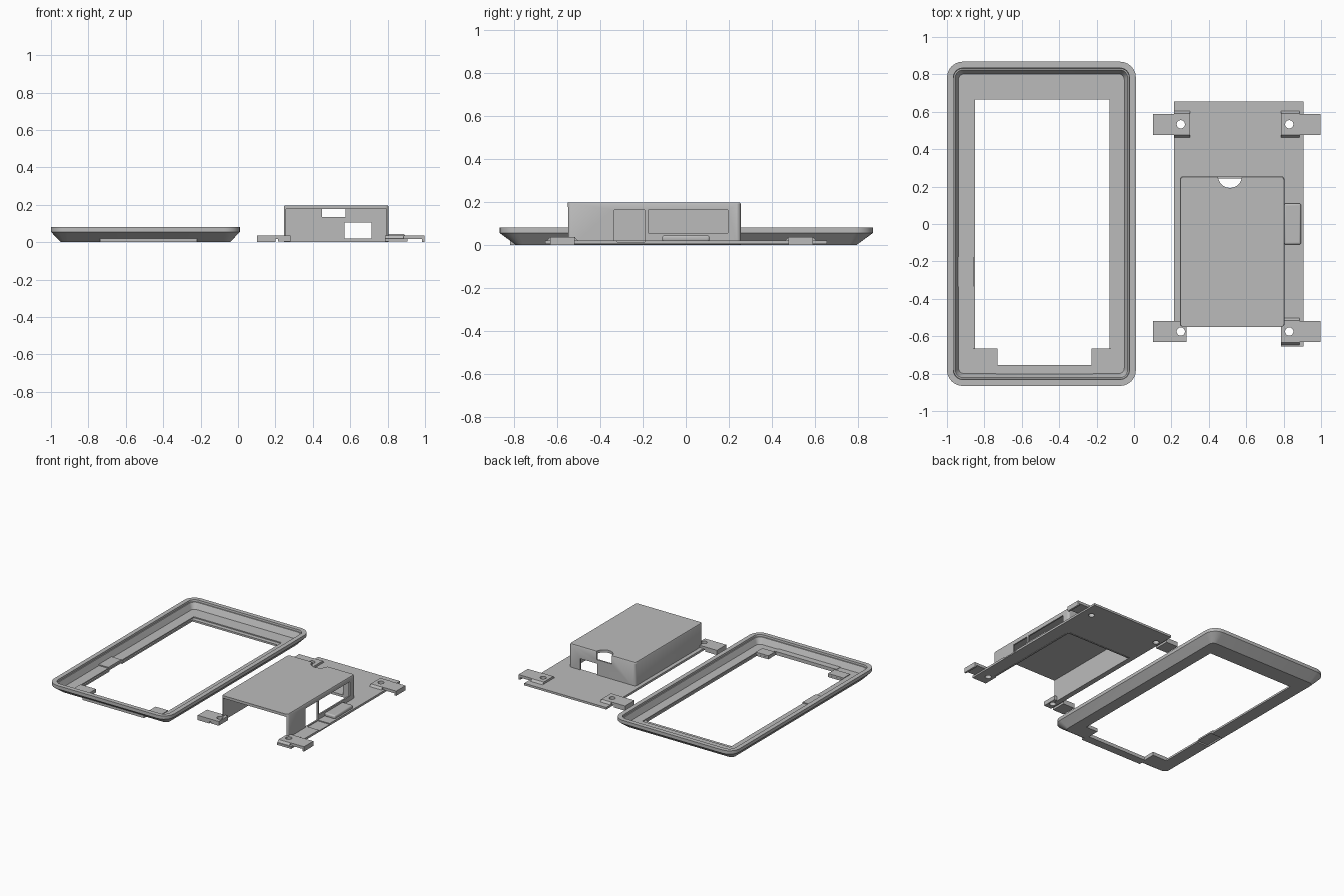
import bpy, bmesh, math

if "Cube" in bpy.data.objects:
    bpy.data.objects.remove(bpy.data.objects["Cube"])

grey = bpy.data.materials.new("plain grey")
grey.use_nodes = True
grey.diffuse_color = (0.5, 0.5, 0.5, 1)
grey.node_tree.nodes["Principled BSDF"].inputs["Base Color"].default_value = (0.5, 0.5, 0.5, 1)


def finish(name, bm):
    bmesh.ops.recalc_face_normals(bm, faces=bm.faces)
    mesh = bpy.data.meshes.new(name)
    bm.to_mesh(mesh)
    bm.free()
    mesh.materials.append(grey)
    ob = bpy.data.objects.new(name, mesh)
    bpy.context.collection.objects.link(ob)
    return ob


def outline(x0, x1, y0, y1, r, steps=6):
    """Points of a rounded rectangle, anticlockwise."""
    pts = []
    corners = [(x1 - r, y1 - r), (x0 + r, y1 - r), (x0 + r, y0 + r), (x1 - r, y0 + r)]
    for i, (cx, cy) in enumerate(corners):
        for k in range(steps + 1):
            a = math.pi / 2 * (i + k / steps)
            pts.append((cx + r * math.cos(a), cy + r * math.sin(a)))
    return pts


def loft(name, sections, ring=False):
    """Join (outline, z) sections; a ring closes on itself, otherwise ends are capped."""
    bm = bmesh.new()
    loops = [[bm.verts.new((x, y, z)) for x, y in pts] for pts, z in sections]
    pairs = list(zip(loops, loops[1:]))
    if ring:
        pairs.append((loops[-1], loops[0]))
    else:
        bm.faces.new(loops[0])
        bm.faces.new(loops[-1])
    for a, b in pairs:
        for i in range(len(a)):
            j = (i + 1) % len(a)
            bm.faces.new((a[i], a[j], b[j], b[i]))
    return finish(name, bm)


def box(name, x0, x1, y0, y1, z0, z1, slope=0):
    """Block whose y sides may lean inward towards the top."""
    rect = lambda s: [(x0, y0 + s), (x1, y0 + s), (x1, y1 - s), (x0, y1 - s)]
    return loft(name, [(rect(0), z0), (rect(slope), z1)])


def disc(x, y, r, z0, z1):
    pts = [(x + r * math.cos(math.tau * i / 32), y + r * math.sin(math.tau * i / 32)) for i in range(32)]
    return loft("round_cutter", [(pts, z0), (pts, z1)])


def combine(ob, other, operation="DIFFERENCE"):
    mod = ob.modifiers.new("combine", "BOOLEAN")
    mod.operation, mod.solver, mod.object = operation, "EXACT", other
    bpy.context.view_layer.objects.active = ob
    bpy.ops.object.modifier_apply(modifier=mod.name)
    bpy.data.objects.remove(other)


def cut(ob, *size):
    combine(ob, box("cutter", *size))


# Bezel frame: a lofted closed ring, from the outer flank round to the opening
def inset(dx, dy, r):
    return outline(-1 + dx, 0.01 - dx, -0.866 + dy, 0.868 - dy, r)


opening = outline(-0.85, -0.13, -0.665, 0.665, 0.003)
shelf = outline(-0.86, -0.122, -0.69, 0.697, 0.003)
frame = loft("bezel_frame", [
    (opening, 0), (inset(0.052, 0.075, 0.035), 0),
    (inset(0, 0, 0.085), 0.055), (inset(0, 0, 0.085), 0.08),
    (inset(0.034, 0.034, 0.05), 0.08), (inset(0.036, 0.036, 0.05), 0.066),
    (inset(0.044, 0.044, 0.042), 0.066), (inset(0.062, 0.066, 0.03), 0.022),
    (shelf, 0.022), (shelf, 0.014), (opening, 0.014)], ring=True)
# Wider bottom of the opening, and the side notch under its bridge
cut(frame, -0.73, -0.228, -0.755, -0.6, -0.1, 0.1)
cut(frame, -0.94, -0.84, -0.33, -0.18, -0.1, 0.01)
box("frame_side_bridge", -0.942, -0.858, -0.333, -0.177, 0.01, 0.03)
box("frame_front_bar", -0.738, -0.218, -0.818, -0.755, 0, 0.026)
for x0, x1 in ((-0.86, -0.73), (-0.228, -0.122)):
    box("frame_corner_pad", x0, x1, -0.745, -0.666, 0.004, 0.027)

# Battery cover: hollow, open to the front and below
shape = outline(0.245, 0.805, -0.55, 0.255, 0.018)
top = outline(0.249, 0.801, -0.55, 0.251, 0.016)
cover = loft("battery_cover", [(shape, 0.002), (shape, 0.19), (top, 0.197)])
cut(cover, 0.256, 0.794, -0.7, 0.244, -0.1, 0.177)
# Rear port, finger notch and two side windows
cut(cover, 0.57, 0.715, 0.2, 0.3, 0.02, 0.105)
combine(cover, disc(0.513, 0.257, 0.064, 0.135, 0.3))
cut(cover, 0.77, 0.85, -0.335, -0.19, 0.012, 0.163)
cut(cover, 0.77, 0.85, -0.175, 0.195, 0.055, 0.163)

# Base plate around the cover
plate = box("base_plate", 0.215, 0.905, -0.55, 0.655, 0.004, 0.02)
cut(plate, 0.256, 0.794, -0.7, 0.244, -0.1, 0.1)
cut(plate, 0.805, 0.95, -0.32, -0.19, 0.013, 0.1)
plate_foot = box("base_plate_foot", 0.785, 0.905, -0.655, -0.545, 0.004, 0.02)

# Raised connector hump on the side strip
hump = box("side_hump", 0.803, 0.893, -0.11, 0.11, 0.015, 0.044)
bev = hump.modifiers.new("round", "BEVEL")
bev.width, bev.segments, bev.limit_method = 0.01, 3, "ANGLE"

# Four mounting tabs: sloped pad, arm and downturned lip
tabs = []
for side in (-1, 1):
    for y in (0.533, -0.575):
        end = "rear" if y > 0 else "front"
        label = end + ("_left" if side > 0 else "_right")
        pad_x = (0.785, 0.885) if side > 0 else (0.215, 0.3)
        if side < 0 and y < 0:
            pad = box(label + "_tab_pad", 0.215, 0.28, y - 0.056, y + 0.056, 0.004, 0.036)
        else:
            pad = box(label + "_tab_pad", *pad_x, y - 0.078, y + 0.078, 0.012, 0.036, 0.02)
        arm_x = (0.88, 0.998) if side > 0 else (0.102, 0.22)
        lip_x = (0.984, 0.998) if side > 0 else (0.102, 0.116)
        arm = box(label + "_tab_arm", *arm_x, y - 0.056, y + 0.056, 0.016, 0.036)
        lip = box(label + "_tab_lip", *lip_x, y - 0.056, y + 0.056, 0, 0.03)
        if side < 0:
            box(label + "_tab_block", 0.104, 0.2, y - 0.056, y + 0.056, 0, 0.02)
        hole_x = 0.83 if side > 0 else 0.25
        for part in (pad, plate, plate_foot):
            combine(part, disc(hole_x, y, 0.022, -0.1, 0.1))

# Smooth the rounded corners, keep hard edges
bpy.ops.object.select_all(action="DESELECT")
for ob in (frame, cover, hump):
    ob.select_set(True)
bpy.context.view_layer.objects.active = frame
bpy.ops.object.shade_smooth_by_angle(angle=math.radians(30))
bpy.ops.object.select_all(action="DESELECT")
